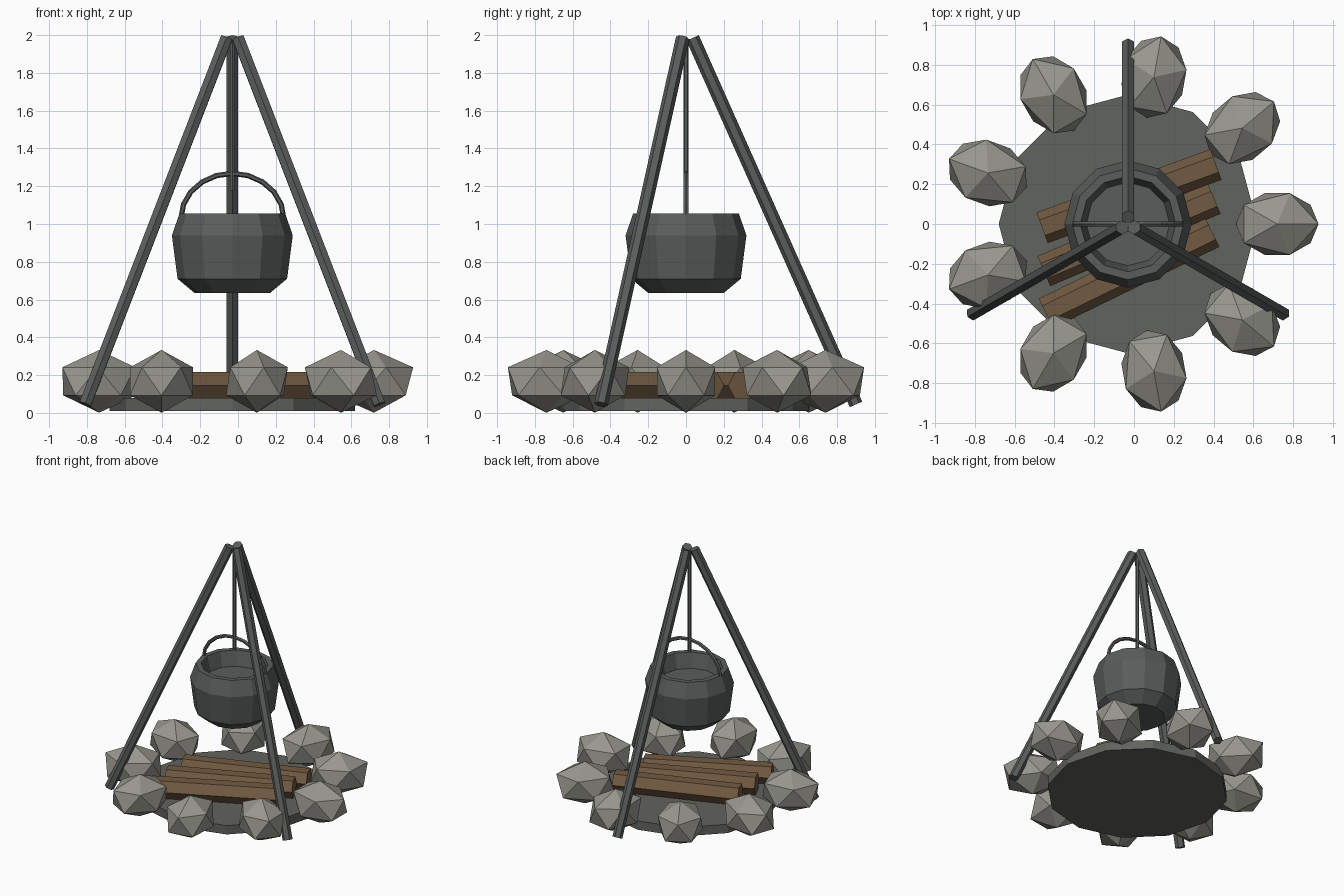
import bpy, bmesh
from math import sin, cos, pi, radians
from mathutils import Vector, Matrix

if "Cube" in bpy.data.objects:
    bpy.data.objects.remove(bpy.data.objects["Cube"])

CX = -0.03  # axis of the fire pit


def material(name, rgb):
    m = bpy.data.materials.new(name)
    m.diffuse_color = (*rgb, 1)
    m.use_nodes = True
    m.node_tree.nodes["Principled BSDF"].inputs["Base Color"].default_value = m.diffuse_color
    return m


IRON = material("iron", (0.10, 0.11, 0.105))
ASH = material("ash", (0.12, 0.125, 0.11))
STONE = material("stone", (0.31, 0.305, 0.27))
WOOD = material("wood", (0.17, 0.105, 0.055))


def finish(name, bm, mat):
    bmesh.ops.recalc_face_normals(bm, faces=bm.faces)
    mesh = bpy.data.meshes.new(name)
    bm.to_mesh(mesh)
    bm.free()
    mesh.materials.append(mat)
    ob = bpy.data.objects.new(name, mesh)
    bpy.context.collection.objects.link(ob)
    return ob


def cylinder(name, sides, r, length, matrix, mat):
    bm = bmesh.new()
    bmesh.ops.create_cone(bm, cap_ends=True, segments=sides, radius1=r,
                          radius2=r, depth=length, matrix=matrix)
    return finish(name, bm, mat)


def bar(name, a, b, r, mat):
    a, b = Vector(a), Vector(b)
    d = b - a
    m = Matrix.Translation((a + b) / 2) @ d.to_track_quat('Z', 'Y').to_matrix().to_4x4()
    return cylinder(name, 6, r, d.length, m, mat)


def loft(name, rings, mat):
    # skin successive vertex rings and cap both ends
    bm = bmesh.new()
    rs = [[bm.verts.new(p) for p in ring] for ring in rings]
    n = len(rs[0])
    for a, b in zip(rs, rs[1:]):
        for i in range(n):
            j = (i + 1) % n
            bm.faces.new((a[i], a[j], b[j], b[i]))
    bm.faces.new(rs[0])
    bm.faces.new(rs[-1])
    return finish(name, bm, mat)


# ash bed
cylinder("ash_bed", 12, 0.65, 0.07, Matrix.Translation((CX, 0, 0.045)), ASH)

# ring of stones
for i in range(9):
    a = i * 2 * pi / 9
    bm = bmesh.new()
    m = (Matrix.Translation((CX + 0.75 * cos(a), 0.75 * sin(a), 0.167))
         @ Matrix.Rotation(a, 4, 'Z') @ Matrix.Diagonal((0.232, 0.182, 0.166, 1)))
    bmesh.ops.create_icosphere(bm, subdivisions=1, radius=1, matrix=m)
    finish(f"stone_{i + 1}", bm, STONE)

# firewood logs
for i, (y, deg) in enumerate([(0.14, 20), (-0.055, 23), (-0.245, 26)]):
    m = (Matrix.Translation((CX + 0.005, y, 0.145)) @ Matrix.Rotation(radians(deg), 4, 'Z')
         @ Matrix.Rotation(pi / 2, 4, 'Y'))
    cylinder(f"log_{i + 1}", 6, 0.082, 0.93, m, WOOD)

# tripod legs
for i, deg in enumerate((90, 210, 330)):
    c, s = cos(radians(deg)), sin(radians(deg))
    bar(f"tripod_leg_{i + 1}", (CX + 0.9 * c, 0.9 * s, 0.045),
        (CX + 0.035 * c, 0.035 * s, 1.985), 0.036, IRON)

# hanging rod
bar("hanging_rod", (CX, 0, 1.175), (CX, 0, 1.97), 0.014, IRON)

# cauldron: outer wall, rim, inner wall
profile = [(0.20, 0.635), (0.29, 0.71), (0.32, 0.94), (0.28, 1.055),
           (0.24, 1.055), (0.21, 0.94)]
loft("cauldron", [[(CX + r * cos(k * pi / 6), r * sin(k * pi / 6), z) for k in range(12)]
                  for r, z in profile], IRON)

# bail handle
rings = []
for k in range(11):
    t = pi * k / 10
    rings.append([(CX + (0.272 + 0.014 * cos(u)) * cos(t), 0.014 * sin(u),
                   1.03 + (0.238 + 0.014 * cos(u)) * sin(t))
                  for u in (j * pi / 3 for j in range(6))])
loft("cauldron_handle", rings, IRON)
